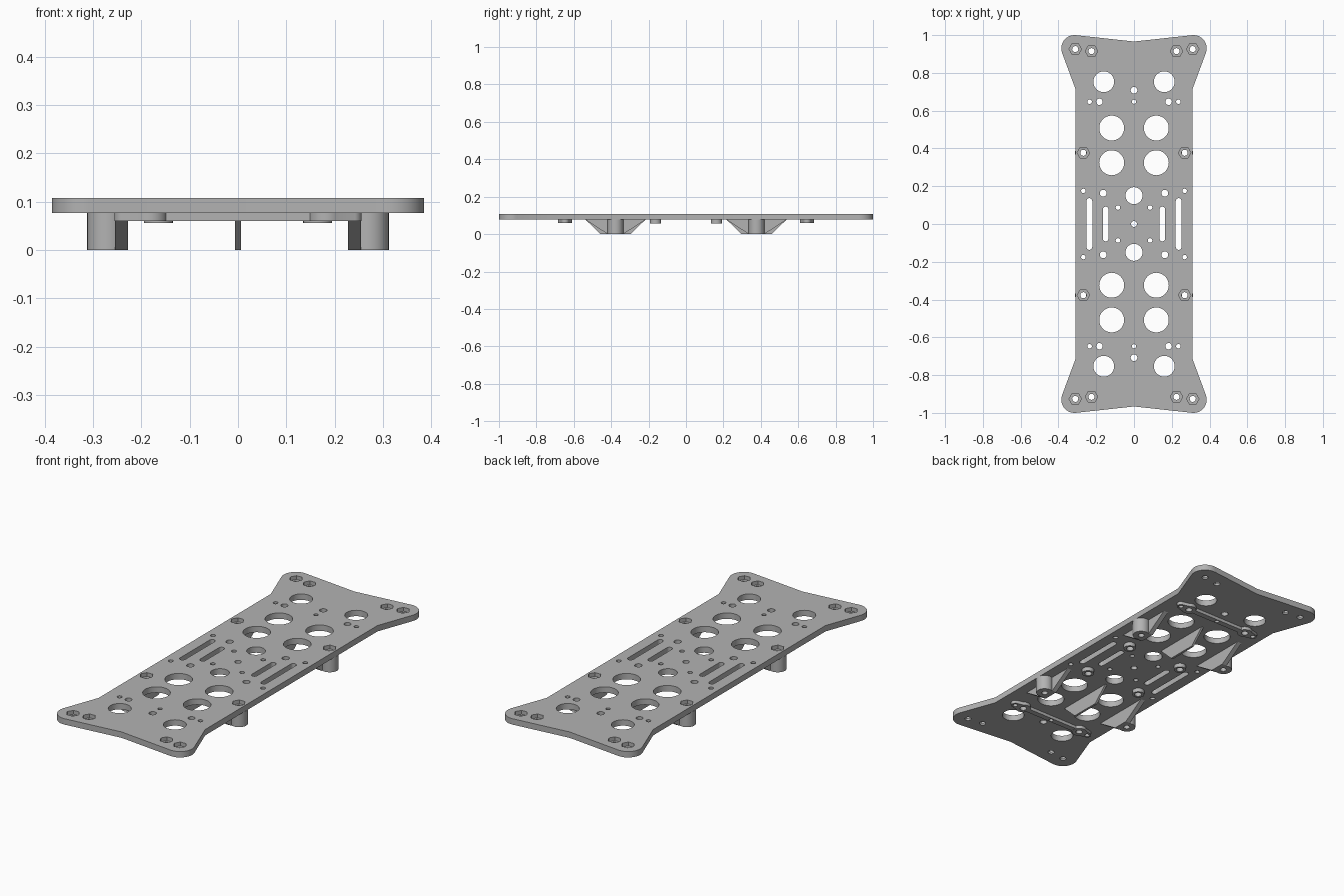
import bpy, bmesh
from math import sin, cos, pi, radians

cube = bpy.data.objects.get("Cube")
if cube:
    bpy.data.objects.remove(cube, do_unlink=True)

grey = bpy.data.materials.new("matte_grey")
grey.use_nodes = True
COLOUR = (0.45, 0.45, 0.45, 1)
grey.diffuse_color = COLOUR
grey.node_tree.nodes["Principled BSDF"].inputs["Base Color"].default_value = COLOUR

TOP, UNDER = 0.108, 0.077
SIGNS = [(sx, sy) for sx in (1, -1) for sy in (1, -1)]


def arc(x, y, r, start=0, end=360, n=32):
    full = end - start == 360
    steps = n if full else n - 1
    return [(x + r * cos(radians(start + (end - start) * i / steps)),
             y + r * sin(radians(start + (end - start) * i / steps))) for i in range(n)]


def slot(x, half, r):
    return arc(x, half - r, r, 0, 180, 12) + arc(x, r - half, r, 180, 360.01, 12)


def prism(bm, outline, z0, z1):
    """Extrude a flat outline from z0 to z1."""
    face = bm.faces.new([bm.verts.new((x, y, z0)) for x, y in outline])
    moved = bmesh.ops.extrude_face_region(bm, geom=[face])["geom"]
    bmesh.ops.translate(bm, vec=(0, 0, z1 - z0),
                        verts=[g for g in moved if isinstance(g, bmesh.types.BMVert)])


def fin(bm, x0, x1, yc, top_half, low_half):
    """Upright web: a trapezoid in the yz plane, given width along x."""
    pts = [(yc - top_half, UNDER), (yc - low_half, 0), (yc + low_half, 0), (yc + top_half, UNDER)]
    face = bm.faces.new([bm.verts.new((x0, y, z)) for y, z in pts])
    moved = bmesh.ops.extrude_face_region(bm, geom=[face])["geom"]
    bmesh.ops.translate(bm, vec=(x1 - x0, 0, 0),
                        verts=[g for g in moved if isinstance(g, bmesh.types.BMVert)])


def finish(bm, name):
    bmesh.ops.recalc_face_normals(bm, faces=bm.faces)
    mesh = bpy.data.meshes.new(name)
    bm.to_mesh(mesh)
    bm.free()
    mesh.materials.append(grey)
    obj = bpy.data.objects.new(name, mesh)
    bpy.context.collection.objects.link(obj)
    return obj


def cut_and_shade(obj, cutters=()):
    bpy.ops.object.select_all(action="DESELECT")
    bpy.context.view_layer.objects.active = obj
    obj.select_set(True)
    for cutter in cutters:
        mod = obj.modifiers.new("holes", "BOOLEAN")
        mod.operation, mod.solver, mod.object = "DIFFERENCE", "EXACT", cutter
        bpy.ops.object.modifier_apply(modifier=mod.name)
    bpy.ops.object.shade_smooth_by_angle(angle=radians(30))


# Through holes: x, y, radius, mirrored to all four quarters
HOLES = [(.16, .753, .055), (.118, .508, .066), (.118, .324, .066), (0, .15, .045), (0, 0, .016),
         (0, .708, .018), (0, .647, .011), (.183, .647, .017), (.235, .647, .012),
         (.268, .175, .012), (.163, .163, .018), (.085, .087, .012)]
NUTS = [(.311, .926), (.225, .915), (.268, .377)]

bm = bmesh.new()
for x, y, r in HOLES + [(x, y, .016) for x, y in NUTS]:
    for px, py in sorted({(sx * x + 0.0, sy * y + 0.0) for sx, sy in SIGNS}):
        prism(bm, arc(px, py, r), -0.05, 0.2)
for sx in (1, -1):
    prism(bm, slot(sx * .236, .137, .015), -0.05, 0.2)
    prism(bm, slot(sx * .15, .092, .015), -0.05, 0.2)
hole_cutter = finish(bm, "hole_cutter")

# Hexagonal nut pockets in the upper face
bm = bmesh.new()
for x, y in NUTS:
    for sx, sy in SIGNS:
        prism(bm, arc(sx * x, sy * y, .033, n=6), TOP - 0.02, 0.2)
pocket_cutter = finish(bm, "pocket_cutter")
for cutter in (hole_cutter, pocket_cutter):
    cutter.hide_render = True

# Plate with flared, rounded corners
quarter = [(.31, .715)] + arc(.315, .93, .07, -20, 96, 14)
back = quarter + [(0, .966)] + [(-x, y) for x, y in reversed(quarter)]
outline = back + [(-x, -y) for x, y in back]
bm = bmesh.new()
prism(bm, outline, UNDER, TOP)
cut_and_shade(finish(bm, "base_plate"), (hole_cutter, pocket_cutter))

for sx, sy in SIGNS:
    side = ("left" if sx > 0 else "right") + ("_back" if sy > 0 else "_front")

    # Mounting leg and its sloping gusset
    bm = bmesh.new()
    prism(bm, arc(sx * .27, sy * .377, .042), 0, UNDER)
    cut_and_shade(finish(bm, side + "_leg"), (hole_cutter,))
    bm = bmesh.new()
    fin(bm, sx * .228, sx * .254, sy * .377, .16, .042)
    cut_and_shade(finish(bm, side + "_gusset"))

    # Small round boss near the slots
    bm = bmesh.new()
    prism(bm, arc(sx * .165, sy * .163, .03), 0.056, UNDER)
    cut_and_shade(finish(bm, side + "_boss"), (hole_cutter,))

    # Pad around the paired small holes
    pad = arc(.183, .647, .037, 50, 310, 24) + arc(.235, .647, .021, -70, 70, 14)
    bm = bmesh.new()
    prism(bm, [(sx * x, sy * y) for x, y in pad], 0.06, UNDER)
    cut_and_shade(finish(bm, side + "_pad"), (hole_cutter,))

for sy, end in ((1, "back"), (-1, "front")):
    # Cross rib joining the pads
    bm = bmesh.new()
    y = sy * .647
    prism(bm, [(-.15, y - .015), (.15, y - .015), (.15, y + .015), (-.15, y + .015)], 0.0605, UNDER)
    cut_and_shade(finish(bm, end + "_cross_rib"), (hole_cutter,))
    # Central upright web
    bm = bmesh.new()
    fin(bm, -.006, .006, sy * .377, .16, .08)
    cut_and_shade(finish(bm, end + "_centre_web"))

for cutter in (hole_cutter, pocket_cutter):
    bpy.data.objects.remove(cutter, do_unlink=True)
